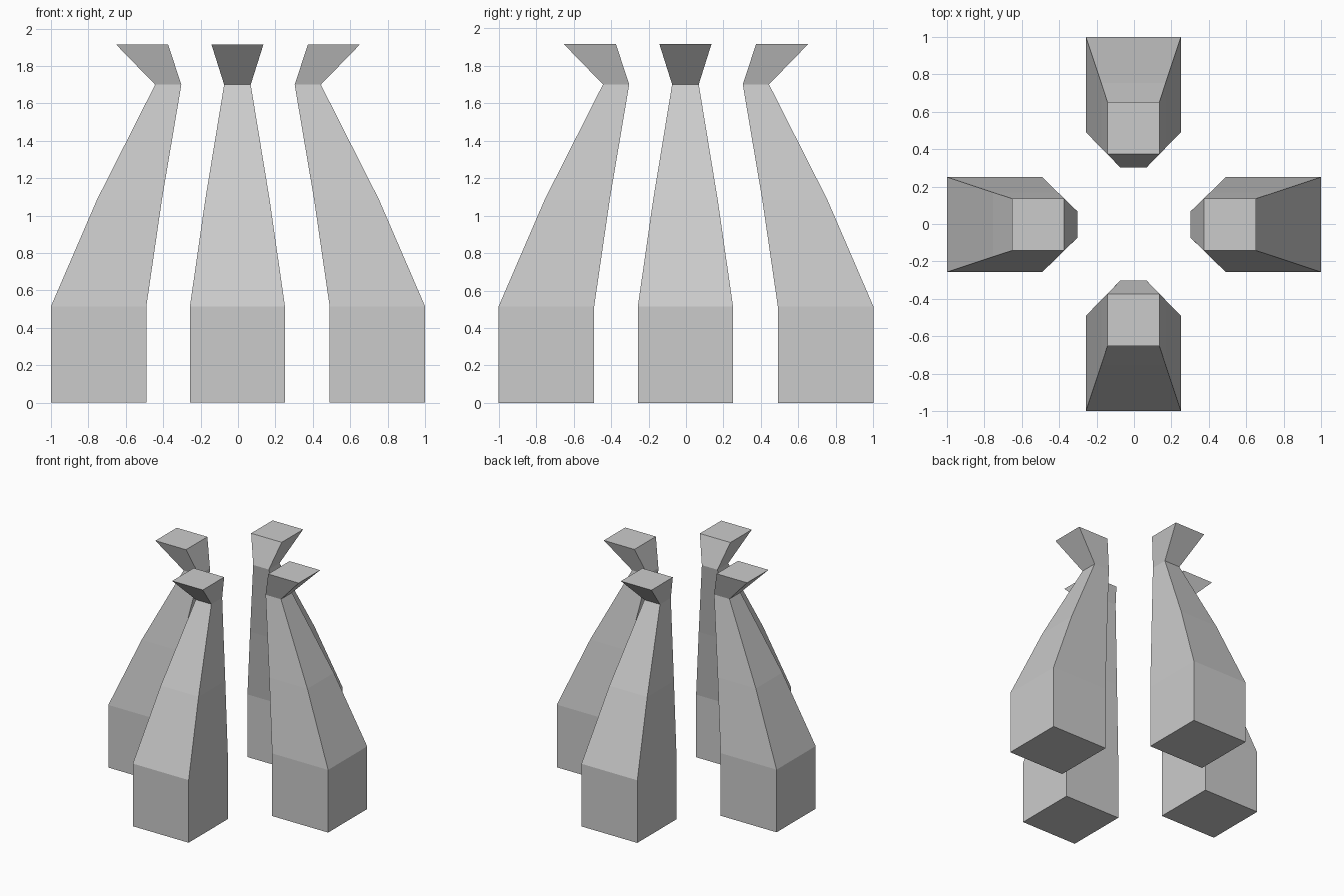
import bpy, bmesh
from math import cos, sin, radians

if "Cube" in bpy.data.objects:
    bpy.data.objects.remove(bpy.data.objects["Cube"])

# Square sections of one column: (height, inner distance, outer distance, half width)
SECTIONS = [
    (0.0, 0.49, 1.0, 0.254),
    (0.515, 0.49, 1.0, 0.254),
    (1.085, 0.407, 0.754, 0.172),
    (1.70, 0.303, 0.443, 0.071),
    (1.915, 0.374, 0.652, 0.139),
]


def column(name, angle):
    """Loft the sections into a closed column, turned about the centre."""
    c, s = round(cos(radians(angle))), round(sin(radians(angle)))
    shift_x, shift_y = -0.003 * abs(s), -0.003 * abs(c)
    bm = bmesh.new()
    rings = []
    for z, inner, outer, w in SECTIONS:
        corners = [(inner, -w), (outer, -w), (outer, w), (inner, w)]
        rings.append([bm.verts.new((c * x - s * y + shift_x,
                                    s * x + c * y + shift_y, z))
                      for x, y in corners])
    for low, high in zip(rings, rings[1:]):
        for i in range(4):
            j = (i + 1) % 4
            bm.faces.new((low[i], low[j], high[j], high[i]))
    bm.faces.new(rings[0][::-1])
    bm.faces.new(rings[-1])
    bmesh.ops.recalc_face_normals(bm, faces=bm.faces)
    mesh = bpy.data.meshes.new(name)
    bm.to_mesh(mesh)
    bm.free()
    bpy.context.collection.objects.link(bpy.data.objects.new(name, mesh))


# Four flared columns around the centre
for name, angle in (("right_column", 0), ("back_column", 90),
                    ("left_column", 180), ("front_column", 270)):
    column(name, angle)
